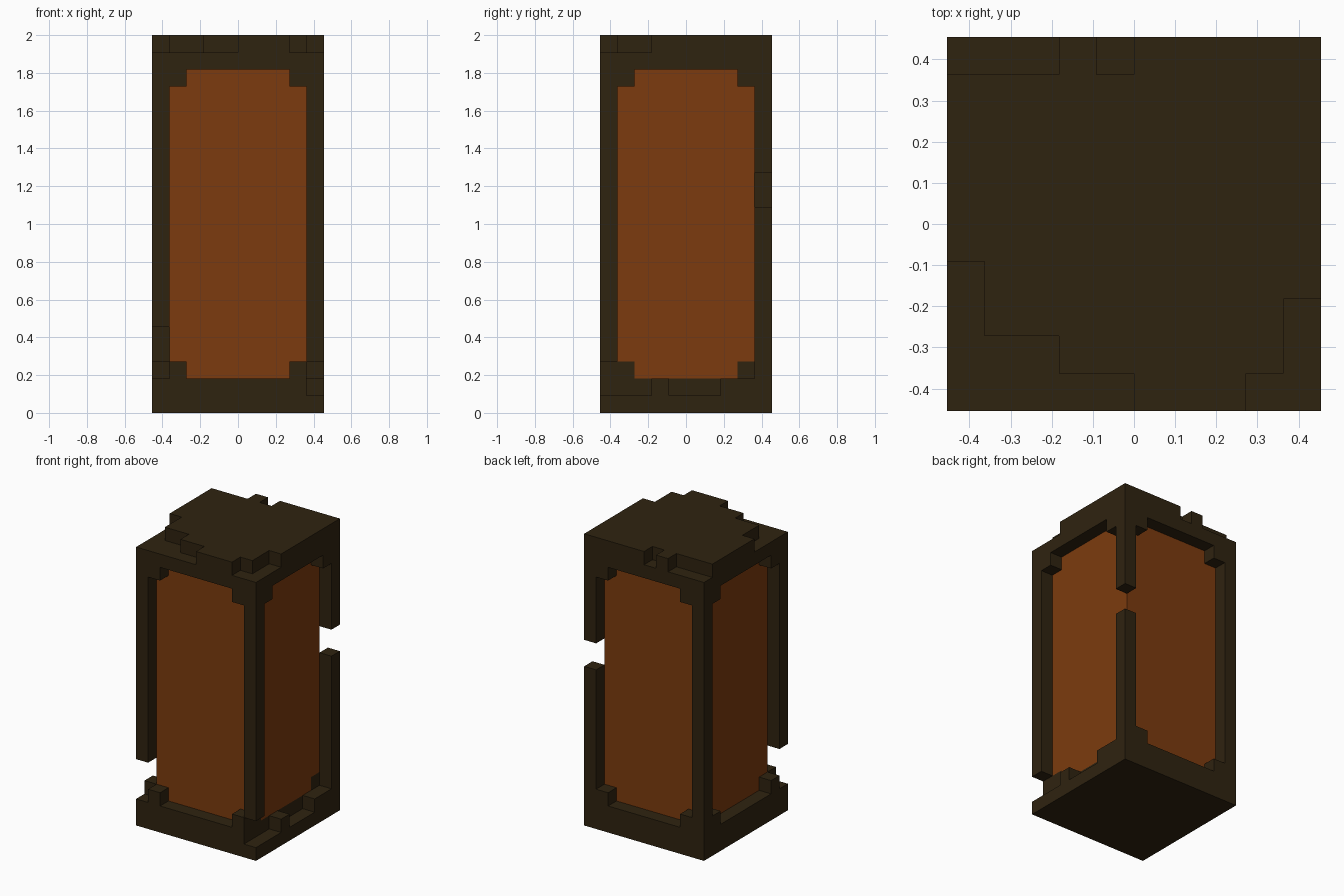
import bpy, bmesh, math
from mathutils import Vector

old = bpy.data.objects.get("Cube")
if old:
    bpy.data.objects.remove(old, do_unlink=True)

U = 1 / 11            # block size: the lantern is 10 x 10 x 22 blocks


def material(name, rgb):
    m = bpy.data.materials.new(name)
    m.use_nodes = True
    col = (*rgb, 1)
    m.diffuse_color = col
    bsdf = next(n for n in m.node_tree.nodes if n.type == 'BSDF_PRINCIPLED')
    bsdf.inputs["Base Color"].default_value = col
    bsdf.inputs["Roughness"].default_value = 0.9
    return m


DARK = material("dark_wood", (0.0284, 0.0168, 0.0052))
GLOW = material("amber_glow", (0.202, 0.0437, 0.0044))


def block(x0, x1, y0, y1, z0, z1):
    """Set of unit cells filling a box (end values excluded)."""
    return {(x, y, z) for x in range(x0, x1) for y in range(y0, y1) for z in range(z0, z1)}


parts = {}

# Base: two layers, with chips along the right-hand rim
parts["base"] = (block(0, 10, 0, 10, 0, 2)
                 - block(9, 10, 0, 3, 1, 2)
                 - block(9, 10, 4, 7, 1, 2))

# Roof: two layers, the top one eroded along its edges
parts["roof"] = (block(0, 10, 0, 10, 20, 22)
                 - block(0, 1, 0, 4, 21, 22) - block(1, 3, 0, 2, 21, 22)
                 - block(3, 5, 0, 1, 21, 22) - block(8, 9, 0, 1, 21, 22)
                 - block(9, 10, 0, 3, 21, 22)
                 - block(0, 3, 9, 10, 21, 22) - block(4, 5, 9, 10, 21, 22))

# Corner posts, each given with the span of its broken gap
gaps = {"front_right": (0, 0, 2, 5), "front_left": (9, 0, 2, 3),
        "back_right": (0, 9, 0, 0), "back_left": (9, 9, 12, 14)}
for name, (x, y, g0, g1) in gaps.items():
    parts[name + "_post"] = (block(x, x + 1, y, y + 1, 2, 20)
                             - block(x, x + 1, y, y + 1, g0, g1))

# Corner brackets at both ends of every panel, two of them broken off
brackets = set()
for x in (1, 8):
    for y in (1, 8):
        ox, oy = (0 if x == 1 else 9), (0 if y == 1 else 9)
        for z in (2, 19):
            brackets |= {(x, y, z), (ox, y, z), (x, oy, z)}
parts["corner_brackets"] = brackets - {(9, 1, 2), (9, 8, 2)}

# Glowing core behind the frame
parts["glowing_core"] = block(1, 9, 1, 9, 2, 20) - brackets

solid = set().union(*parts.values())
AXES = [Vector(v) for v in ((1, 0, 0), (0, 1, 0), (0, 0, 1))]


def build(name, cells, mat):
    """Make a clean outer shell from the exposed sides of the cells."""
    bm = bmesh.new()
    for c in cells:
        mid = Vector(c) + Vector((0.5, 0.5, 0.5))
        for i in range(3):
            for s in (1, -1):
                n = AXES[i] * s
                if tuple(int(a + b) for a, b in zip(c, n)) in solid:
                    continue
                a, b = AXES[(i + 1) % 3] * 0.5, AXES[(i + 2) % 3] * 0.5 * s
                ctr = mid + n * 0.5
                quad = (ctr - a - b, ctr + a - b, ctr + a + b, ctr - a + b)
                bm.faces.new([bm.verts.new((p - Vector((5, 5, 0))) * U) for p in quad])
    bmesh.ops.remove_doubles(bm, verts=bm.verts, dist=1e-4)
    bmesh.ops.dissolve_limit(bm, angle_limit=math.radians(1),
                             verts=bm.verts, edges=bm.edges)
    mesh = bpy.data.meshes.new(name)
    bm.to_mesh(mesh)
    bm.free()
    mesh.materials.append(mat)
    obj = bpy.data.objects.new(name, mesh)
    bpy.context.collection.objects.link(obj)


for name, cells in parts.items():
    build(name, cells, GLOW if name == "glowing_core" else DARK)
